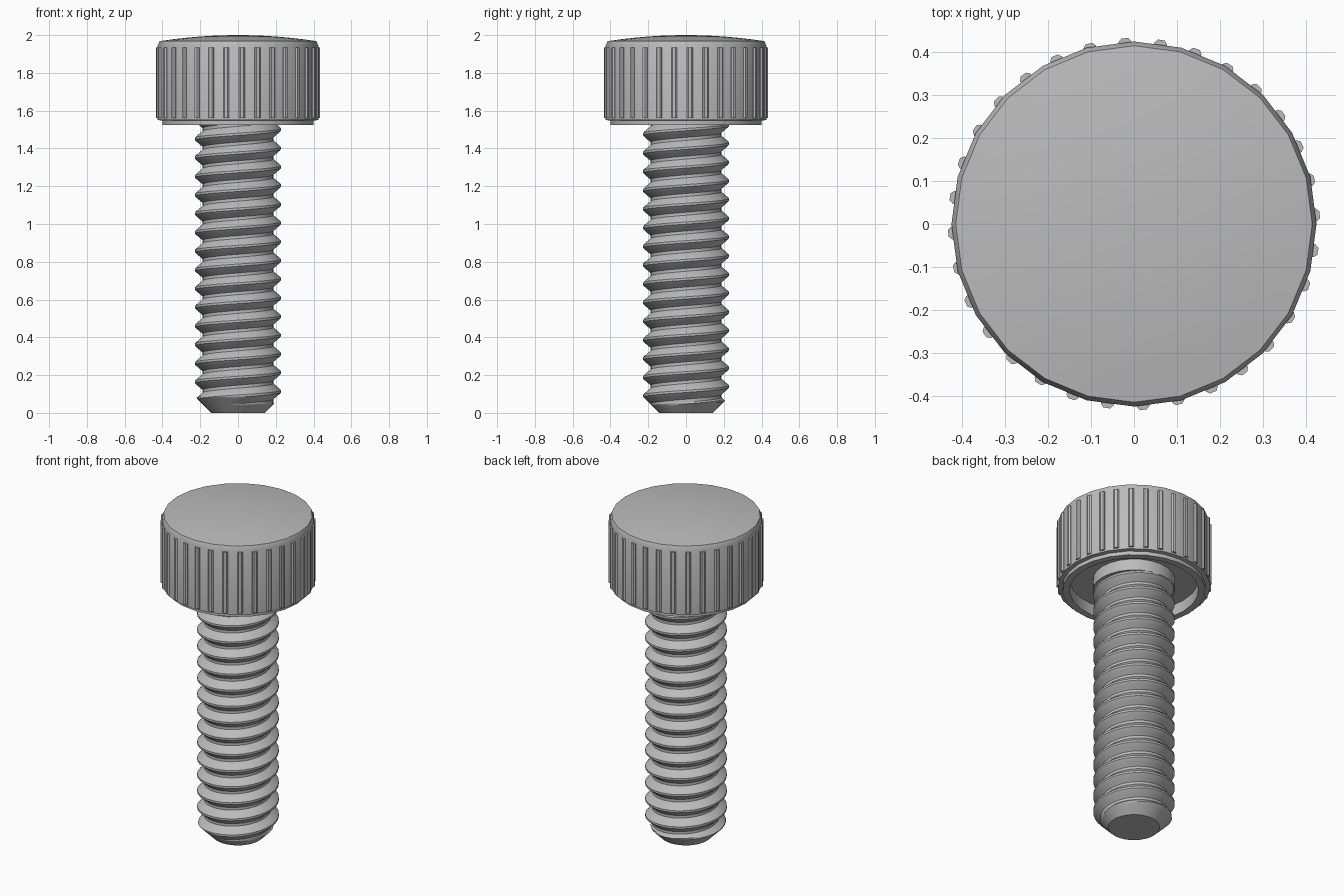
import bpy, bmesh
from math import cos, sin, pi, radians

cube = bpy.data.objects.get("Cube")
if cube:
    bpy.data.objects.remove(cube)

steel = bpy.data.materials.new("grey metal")
steel.use_nodes = True
GREY = (0.5, 0.5, 0.5, 1)
steel.diffuse_color = GREY
steel.node_tree.nodes["Principled BSDF"].inputs["Base Color"].default_value = GREY


def finish(bm, name, angle):
    bmesh.ops.remove_doubles(bm, verts=bm.verts, dist=1e-5)
    bmesh.ops.dissolve_degenerate(bm, edges=bm.edges, dist=1e-5)
    bmesh.ops.recalc_face_normals(bm, faces=bm.faces)
    mesh = bpy.data.meshes.new(name)
    bm.to_mesh(mesh)
    bm.free()
    mesh.materials.append(steel)
    obj = bpy.data.objects.new(name, mesh)
    bpy.context.collection.objects.link(obj)
    bpy.ops.object.select_all(action='DESELECT')
    obj.select_set(True)
    bpy.context.view_layer.objects.active = obj
    bpy.ops.object.shade_smooth_by_angle(angle=radians(angle))
    return obj


def grid_faces(bm, rows):
    for a, b in zip(rows, rows[1:]):
        for i in range(len(a) - 1):
            bm.faces.new((a[i], a[i + 1], b[i + 1], b[i]))


# Head: lathed profile with domed top, hollow underside and central boss
HEAD_SIDES = 24
RIM, RIM_Z, DOME = 0.415, 1.968, 0.032
profile = [(RIM * k / 6, RIM_Z + DOME * (1 - (k / 6) ** 2)) for k in range(7)]
profile += [(0.425, 1.945), (0.425, 1.55), (0.40, 1.548), (0.40, 1.525),
            (0.36, 1.525), (0.36, 1.595), (0.23, 1.595), (0.23, 1.525), (0, 1.525)]
bm = bmesh.new()
rows = []
for i in range(HEAD_SIDES + 1):
    t = 2 * pi * i / HEAD_SIDES
    rows.append([bm.verts.new((r * cos(t), r * sin(t), z)) for r, z in profile])
grid_faces(bm, rows)
finish(bm, "head", 25)

# Grip ribs: small bars with chamfered outer corners around the head
RIBS = 32
bm = bmesh.new()
section = [(0.40, -0.015), (0.425, -0.015), (0.433, -0.008),
           (0.433, 0.008), (0.425, 0.015), (0.40, 0.015)]
for i in range(RIBS):
    t = 2 * pi * (i + 0.25) / RIBS
    low, high = [[bm.verts.new((r * cos(t) - w * sin(t), r * sin(t) + w * cos(t), z))
                  for r, w in section] for z in (1.56, 1.935)]
    bm.faces.new(low)
    bm.faces.new(high)
    grid_faces(bm, [low + low[:1], high + high[:1]])
finish(bm, "grip_ribs", 20)

# Threaded shank: helical sweep of the tooth, trimmed by a conical tip
PITCH, ROOT, CREST, TOP = 0.099, 0.188, 0.23, 1.56
TIP, SIDES, STEPS = 0.143, 32, 4
PHASE = 1.50 % PITCH
corners = [(-0.5, ROOT), (-0.42, ROOT), (-0.06, CREST), (0.06, CREST), (0.42, ROOT)]
tooth = []
for (u, r), (v, s) in zip(corners, corners[1:] + [(0.5, ROOT)]):
    tooth += [(u + (v - u) * k / STEPS, r + (s - r) * k / STEPS) for k in range(STEPS)]
bm = bmesh.new()
rows = []
for i in range(SIDES + 1):
    t = 2 * pi * i / SIDES
    row = [bm.verts.new((0, 0, 0))]
    for turn in range(-2, 18):
        for u, r in tooth:
            z = PHASE + PITCH * (turn + u + i / SIDES)
            z = min(max(z, 0), TOP)
            r = min(r, TIP + z, CREST - 0.002)
            row.append(bm.verts.new((r * cos(t), r * sin(t), z)))
    row.append(bm.verts.new((0, 0, TOP)))
    rows.append(row)
grid_faces(bm, rows)
finish(bm, "threaded_shank", 25)
